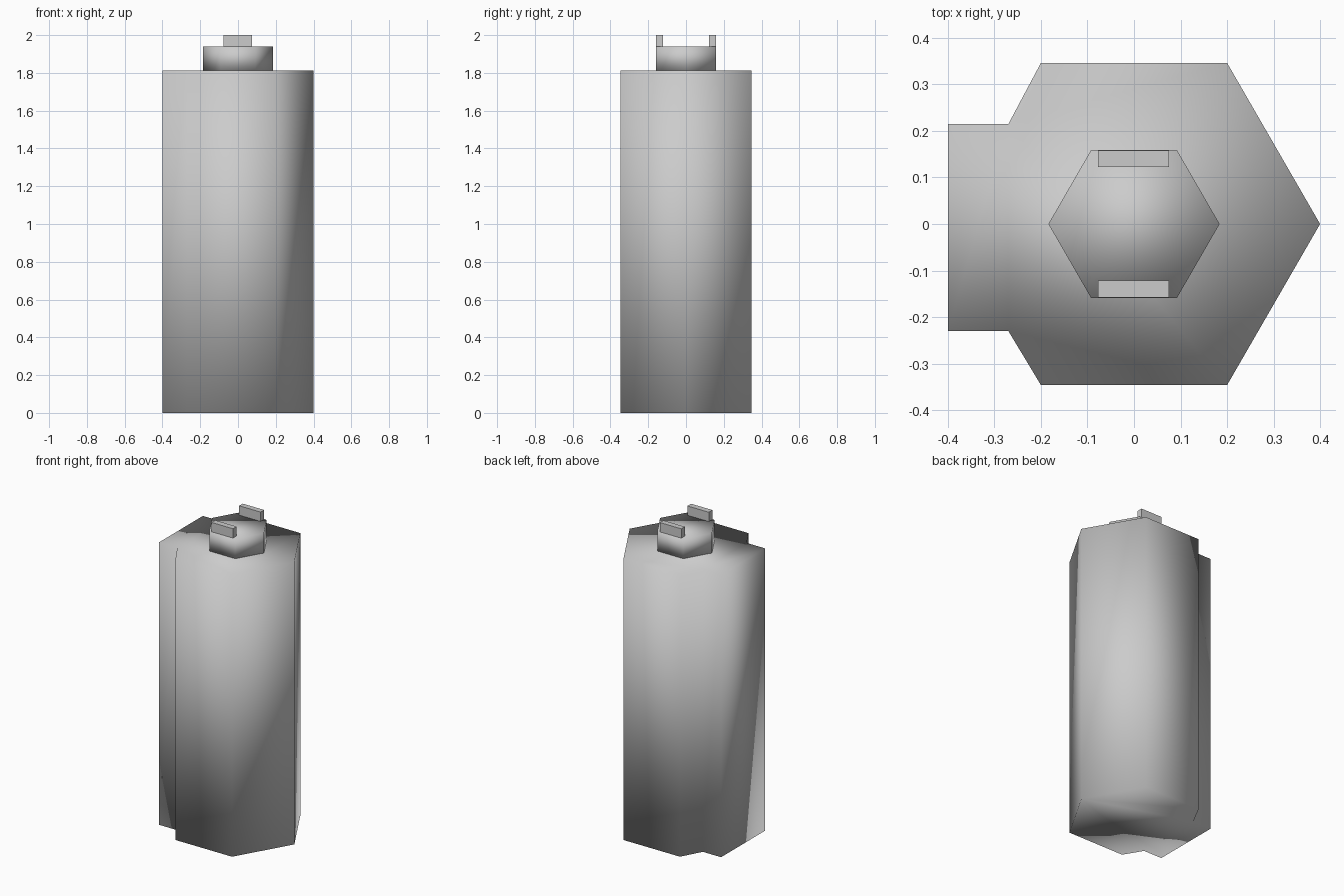
import bpy, bmesh, math

if "Cube" in bpy.data.objects:
    bpy.data.objects.remove(bpy.data.objects["Cube"])


def prism(name, outline, z0, z1, smooth=True):
    """Extrude a counter-clockwise outline from z0 to z1."""
    bm = bmesh.new()
    low = [bm.verts.new((x, y, z0)) for x, y in outline]
    high = [bm.verts.new((x, y, z1)) for x, y in outline]
    n = len(outline)
    bm.faces.new(low[::-1])
    bm.faces.new(high)
    for i in range(n):
        j = (i + 1) % n
        bm.faces.new((low[i], low[j], high[j], high[i]))
    for f in bm.faces:
        f.smooth = smooth
    me = bpy.data.meshes.new(name)
    bm.to_mesh(me)
    bm.free()
    ob = bpy.data.objects.new(name, me)
    bpy.context.collection.objects.link(ob)
    return ob


def hexagon(r, y=0.0):
    return [(r * math.cos(math.radians(60 * i)), y + r * math.sin(math.radians(60 * i)))
            for i in range(6)]


# Hexagonal body whose left corner is squared off into a full-height block
corners = hexagon(0.4)
block = [(-0.27, 0.215), (-0.4, 0.215), (-0.4, -0.23), (-0.27, -0.23)]
prism("body", corners[:3] + block + corners[4:], 0.0, 1.813)

# Small hexagonal neck on top
prism("neck", hexagon(0.184), 1.813, 1.94)

# Two upright contact tabs at the front and back edges of the neck
for name, y0, y1 in (("front_tab", -0.158, -0.121), ("back_tab", 0.122, 0.158)):
    prism(name, [(-0.077, y0), (0.075, y0), (0.075, y1), (-0.077, y1)], 1.935, 2.0, False)
